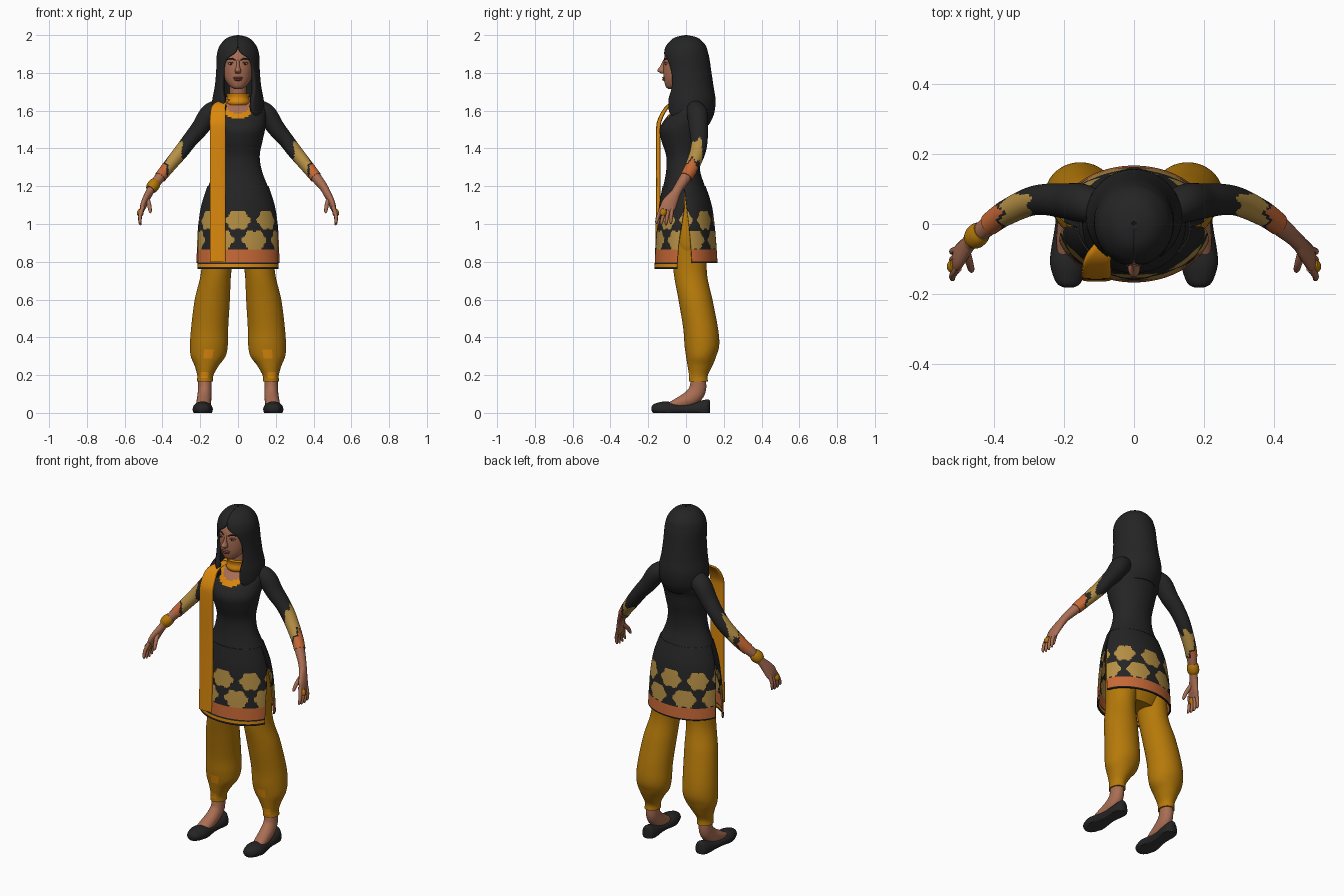
import bpy, bmesh, math
from mathutils import Vector

default_cube = bpy.data.objects.get("Cube")
if default_cube:
    bpy.data.objects.remove(default_cube, do_unlink=True)


def material(name, r, g, b):
    color = [(c / 255) ** 2.2 for c in (r, g, b)] + [1]
    mat = bpy.data.materials.new(name)
    mat.use_nodes = True
    mat.diffuse_color = color
    shader = mat.node_tree.nodes["Principled BSDF"]
    shader.inputs["Base Color"].default_value = color
    shader.inputs["Roughness"].default_value = 0.8
    return mat


black = material("black cloth and hair", 41, 41, 41)
skin = material("warm skin", 168, 109, 84)
ochre = material("ochre trousers", 180, 121, 18)
orange = material("orange scarf", 218, 135, 20)
tan = material("tan gold print", 180, 142, 70)
coral = material("coral border", 198, 104, 56)
lip = material("lip", 140, 78, 66)
white = material("eye white", 190, 175, 165)
grey = material("shoe sole", 58, 58, 58)


def smooth_rows(rows, k):
    """Catmull-Rom resampling of a list of section rows."""
    out = []
    for i in range(len(rows) - 1):
        quad = [rows[max(i - 1, 0)], rows[i], rows[i + 1], rows[min(i + 2, len(rows) - 1)]]
        for j in range(k):
            t = j / k
            out.append([b + t / 2 * (c - a + t * (2 * a - 5 * b + 4 * c - d
                        + t * (3 * (b - c) + d - a))) for a, b, c, d in zip(*quad)])
    return out + [list(rows[-1])]


def finish(name, bm, mats, paint=None, side=1):
    """Paint faces by rule, mirror if needed and link the object."""
    bmesh.ops.recalc_face_normals(bm, faces=bm.faces)
    for face in bm.faces:
        face.material_index = paint(face.calc_center_median()) if paint else 0
    if side < 0:
        bmesh.ops.scale(bm, vec=(-1, 1, 1), verts=bm.verts)
        bmesh.ops.reverse_faces(bm, faces=bm.faces)
    mesh = bpy.data.meshes.new(name)
    bm.to_mesh(mesh)
    bm.free()
    for mat in mats:
        mesh.materials.append(mat)
    mesh.shade_smooth()
    mesh.set_sharp_from_angle(angle=math.radians(50))
    obj = bpy.data.objects.new(name, mesh)
    bpy.context.scene.collection.objects.link(obj)
    return obj


def loft(name, rows, mats, n=24, k=4, axis=None, hint=(0, 1, 0), centre=90,
         power=1, paint=None, side=1, thick=0, floor=False):
    """Rows are x, y, z, width, depth and, for open shells, half span in degrees."""
    rows = smooth_rows(rows, k)
    is_open = len(rows[0]) > 5
    bm = bmesh.new()
    rings = []
    for i, row in enumerate(rows):
        pos = Vector(row[:3])
        along = Vector(axis) if axis else (
            Vector(rows[min(i + 1, len(rows) - 1)][:3]) - Vector(rows[max(i - 1, 0)][:3]))
        along.normalize()
        v = Vector(hint) - along * along.dot(Vector(hint))
        v.normalize()
        u = v.cross(along)
        ring = []
        for j in range(n + is_open):
            if is_open:
                angle = math.radians(centre + min(row[5], 180) * (2 * j / n - 1))
            else:
                angle = math.tau * j / n
            c, s = math.cos(angle), math.sin(angle)
            c, s = (math.copysign(abs(w) ** power, w) for w in (c, s))
            point = pos + u * row[3] * c + v * row[4] * s
            if floor:
                point.z = max(point.z, 0)
            ring.append(bm.verts.new(point))
        rings.append(ring)
    for a, b in zip(rings, rings[1:]):
        for j in range(n):
            m = (j + 1) % len(a)
            bm.faces.new((a[j], a[m], b[m], b[j]))
    if not is_open:
        bm.faces.new(rings[0])
        bm.faces.new(rings[-1])
    obj = finish(name, bm, mats, paint, side)
    if thick:
        mod = obj.modifiers.new("cloth thickness", "SOLIDIFY")
        mod.thickness, mod.offset = thick, 0
    return obj


def ball(name, loc, size, mat):
    bm = bmesh.new()
    bmesh.ops.create_uvsphere(bm, u_segments=16, v_segments=10, radius=1)
    bmesh.ops.scale(bm, vec=size, verts=bm.verts)
    bmesh.ops.translate(bm, vec=loc, verts=bm.verts)
    return finish(name, bm, [mat])


UP, BACK, OUT = (0, 0, 1), (0, 1, 0), (1, 0, 0)

# Tunic body with bare neckline and trim
bodice = [(0, .03, 1.675, .06, .045), (0, .03, 1.65, .11, .055), (0, .02, 1.61, .142, .085),
          (0, 0, 1.55, .148, .115), (0, -.02, 1.5, .143, .12), (0, -.02, 1.44, .13, .11),
          (0, -.015, 1.36, .115, .09), (0, -.015, 1.28, .127, .09), (0, -.01, 1.2, .158, .11)]


def neckline(c):
    d = math.hypot(c.x, c.z - 1.655)
    return 0 if c.y > .01 or d > .1 else 1 if d < .07 else 2


loft("tunic_bodice", bodice, [black, skin, orange], n=80, k=7, axis=UP, paint=neckline)


# Printed skirt panels, open at the side slits
def print_rule(c):
    if .8 < c.z < .86:
        return 2
    if .775 < c.z < .79:
        return 3
    turn = math.degrees(math.atan2(c.x / .21, abs(c.y) / .15))
    for height, shift in ((1.02, 0), (.915, 24)):
        across = ((turn + shift + 24) % 48 - 24) / 18
        rise = (c.z - height) / .05
        reach = 1 + .09 * math.cos(6 * math.atan2(rise, across))
        if math.hypot(across, rise) < reach:
            return 1
    return 0


for name, centre, hem, slit in (("front", -90, .761, 17), ("back", 90, .793, 11)):
    rows = [(0, -.01, 1.2, .158, .11, 90), (0, -.003, 1.1, .19, .135, 88),
            (0, 0, 1, .207, .147, 90 - slit * .5), (0, 0, .9, .215, .156, 90 - slit * .8),
            (0, 0, hem, .22, .163, 90 - slit)]
    loft("skirt_panel_" + name, rows, [black, tan, coral, orange], n=96, k=16, axis=UP,
         centre=centre, paint=print_rule, thick=.008)

# Scarf: neck wrap and long hanging strip
loft("scarf_collar", [(0, 0, 1.63, .056, .06), (0, 0, 1.645, .064, .066),
                      (0, 0, 1.67, .058, .06), (0, 0, 1.69, .063, .063)],
     [orange], n=32, axis=UP)
loft("scarf_strip", [(-.06, -.03, 1.66, .02, .012), (-.1, -.09, 1.63, .035, .012),
                     (-.107, -.135, 1.56, .042, .012), (-.107, -.147, 1.48, .042, .012),
                     (-.107, -.146, 1.2, .042, .012), (-.107, -.152, .8, .042, .012)],
     [orange], n=32, axis=UP, power=.4)

# Head, neck and face
loft("neck", [(0, .02, 1.58, .06, .06), (0, .01, 1.66, .046, .048), (0, 0, 1.78, .045, .05)],
     [skin], axis=UP)
loft("head", [(0, -.075, 1.715, .018, .018), (0, -.065, 1.727, .04, .042),
              (0, -.042, 1.76, .067, .074), (0, -.026, 1.8, .08, .094),
              (0, -.016, 1.85, .086, .103), (0, -.006, 1.9, .083, .104),
              (0, 0, 1.95, .065, .08), (0, 0, 1.97, .03, .04)], [skin], n=40, axis=UP)
loft("nose", [(0, -.112, 1.868, .007, .008), (0, -.122, 1.835, .009, .015),
              (0, -.127, 1.812, .017, .025), (0, -.12, 1.797, .012, .012)], [skin], axis=UP)
ball("upper_lip", (0, -.113, 1.774, ), (.026, .014, .006), lip)
ball("lower_lip", (0, -.112, 1.764), (.021, .014, .007), lip)
for side, label in ((1, "left_"), (-1, "right_")):
    ball(label + "eye", (side * .036, -.104, 1.848), (.015, .007, .006), white)
    ball(label + "iris", (side * .036, -.109, 1.848), (.006, .004, .006), black)
    loft(label + "eyelid", [(.018, -.112, 1.85, .002, .003), (.036, -.11, 1.856, .003, .004),
                            (.054, -.098, 1.851, .002, .003)], [lip], n=8, side=side)
    loft(label + "eyebrow", [(.014, -.117, 1.867, .002, .003), (.036, -.109, 1.876, .004, .004),
                             (.06, -.092, 1.87, .002, .003)], [black], n=8, side=side)

# Long hair with face opening
loft("hair", [(0, 0, 1.988, .004, .004, 180), (0, 0, 1.975, .052, .057, 180),
              (0, 0, 1.94, .085, .093, 180), (0, 0, 1.905, .098, .105, 172),
              (0, .003, 1.87, .102, .11, 146), (0, .01, 1.8, .104, .113, 134),
              (0, .015, 1.72, .112, .12, 134), (0, .02, 1.65, .125, .125, 146),
              (0, .017, 1.58, .122, .118, 138), (0, .01, 1.53, .1, .1, 75)],
     [black], n=64, k=5, axis=UP, thick=.024)

# Trouser seat
loft("trouser_seat", [(0, -.005, 1.22, .13, .08), (0, 0, 1.12, .168, .108),
                      (0, .01, 1, .19, .115), (0, .015, .86, .19, .105),
                      (0, .02, .77, .13, .07)], [ochre], n=40, axis=UP)


def trouser_print(c):
    knee = .285 < c.z < .335 and abs(c.x - .16) < .026
    cuff = .185 < c.z < .215 and abs(c.x - .178) < .022
    return int(c.y < .06 and (knee or cuff))


def sleeve_print(c):
    wave = .008 * math.sin(c.y * 150)
    if c.x > .385 + wave:
        return 2
    return int(.3 + wave < c.x < .375 + wave and c.y < .085)


for side, label in ((1, "left_"), (-1, "right_")):
    # Gathered trouser leg
    loft(label + "trouser_leg", [
        (.095, .02, .95, .093, .1), (.115, .022, .75, .08, .088), (.136, .05, .6, .093, .09),
        (.15, .077, .45, .098, .092), (.154, .084, .36, .1, .092), (.158, .08, .3, .092, .08),
        (.166, .074, .25, .064, .066), (.173, .066, .2, .043, .05), (.175, .066, .165, .043, .05)],
        [ochre, orange], n=48, k=8, axis=UP, paint=trouser_print, side=side)

    # Foot and flat shoe
    loft(label + "foot", [(.175, .066, .2, .035, .038), (.176, .06, .12, .036, .045),
                          (.179, .02, .075, .038, .043), (.184, -.05, .045, .038, .03),
                          (.187, -.1, .032, .03, .015)], [skin], side=side)
    loft(label + "shoe", [
        (.186, -.182, .022, .012, .012), (.187, -.168, .022, .035, .026),
        (.187, -.12, .02, .052, .04), (.186, -.08, .018, .052, .04), (.183, 0, .018, .042, .03),
        (.178, .08, .02, .041, .045), (.177, .115, .022, .033, .05), (.177, .127, .025, .014, .04)],
        [black, grey], n=28, axis=BACK, hint=UP, side=side, floor=True,
        paint=lambda c: int(c.z < .004))

    # Sleeve and forearm
    loft(label + "sleeve", [
        (.1, .045, 1.612, .045, .05), (.15, .06, 1.582, .055, .053), (.2, .066, 1.51, .05, .047),
        (.25, .07, 1.45, .045, .041), (.3, .063, 1.385, .041, .039), (.37, .03, 1.3, .037, .034),
        (.412, 0, 1.248, .033, .031)], [black, tan, coral], n=36, k=10, hint=OUT,
        paint=sleeve_print, side=side)
    loft(label + "forearm", [(.37, .03, 1.3, .031, .029), (.42, -.008, 1.238, .029, .027),
                             (.455, -.038, 1.193, .025, .022), (.475, -.058, 1.155, .026, .02)],
         [skin], hint=OUT, side=side)

    # Hand, fingers, thumb and finger ring
    loft(label + "palm", [(.468, -.05, 1.17, .024, .02), (.485, -.072, 1.135, .034, .019),
                          (.5, -.092, 1.1, .041, .017), (.509, -.102, 1.072, .036, .012)],
         [skin], hint=OUT, side=side)
    for i, finger in enumerate(("index", "middle", "ring", "little")):
        y, drop = -.127 + .018 * i, .008 * math.sin(i)
        spread = -.028 + .007 * i
        loft(label + finger + "_finger", [
            (.503, y, 1.092, .011, .011), (.517, y + spread * .6, 1.05 - drop, .01, .01),
            (.519, y + spread, 1.015 - drop, .008, .008),
            (.515, y + spread * 1.1, 1.002 - drop, .004, .004)], [skin], n=12, hint=OUT, side=side)
    loft(label + "thumb", [(.48, -.078, 1.135, .014, .013), (.47, -.112, 1.1, .012, .011),
                           (.465, -.13, 1.07, .009, .009), (.464, -.135, 1.058, .004, .004)],
         [skin], n=12, hint=OUT, side=side)
    loft(label + "finger_ring", [(.512, -.115, 1.073, .015, .014), (.517, -.121, 1.06, .019, .018),
                                 (.519, -.125, 1.045, .015, .014)], [ochre], hint=OUT, side=side)

# Bangle on the right wrist
loft("right_bangle", [(.434, -.02, 1.222, .029, .027), (.443, -.028, 1.21, .035, .032),
                      (.455, -.038, 1.194, .035, .032), (.464, -.046, 1.182, .028, .026)],
     [ochre], n=28, hint=OUT, side=-1)
